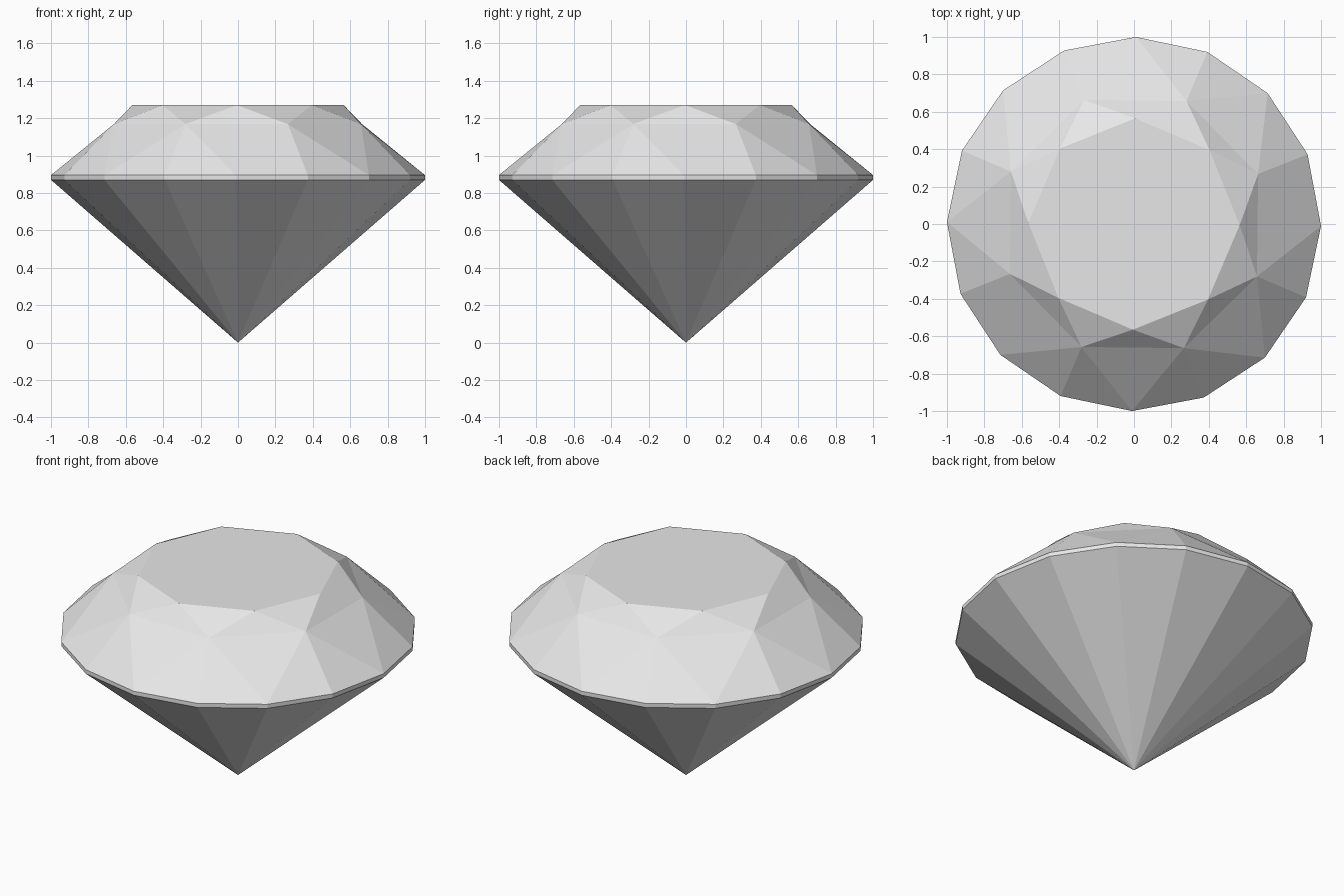
import bpy
import bmesh
from math import cos, sin, radians, tau

cube = bpy.data.objects.get("Cube")
if cube:
    bpy.data.objects.remove(cube, do_unlink=True)

SIDES = 8              # table sides; the girdle has twice as many
TURN = radians(-0.6)   # slight turn of the whole stone

# One pale grey for the whole stone
grey = bpy.data.materials.new("pale_grey")
grey.use_nodes = True
colour = (0.8, 0.8, 0.8, 1)
grey.diffuse_color = colour
grey.node_tree.nodes["Principled BSDF"].inputs["Base Color"].default_value = colour

bm = bmesh.new()


def ring(count, radius, z, offset=0.0):
    """Evenly spaced vertices; offset is a fraction of one step."""
    angles = [(i + offset) * tau / count + TURN for i in range(count)]
    return [bm.verts.new((radius * cos(a), radius * sin(a), z)) for a in angles]


table = ring(SIDES, 0.565, 1.27)
middle = ring(SIDES, 0.715, 1.168, 0.5)
girdle_top = ring(2 * SIDES, 1.0, 0.895)
girdle_bottom = ring(2 * SIDES, 1.0, 0.87)
tip = bm.verts.new((0, 0, 0))

# Table
bm.faces.new(table)

# Crown facets, one eighth at a time
for i in range(SIDES):
    j = (i + 1) % SIDES
    corner, half, after = (girdle_top[(2 * i + k) % (2 * SIDES)] for k in range(3))
    bm.faces.new((table[i], middle[i], table[j]))         # star facet
    bm.faces.new((table[i], middle[i - 1], middle[i]))    # upper main facet
    bm.faces.new((middle[i - 1], corner, middle[i]))      # lower main facet
    bm.faces.new((middle[i], corner, half))               # girdle facets
    bm.faces.new((middle[i], half, after))

# Girdle band and pavilion
for i in range(2 * SIDES):
    j = (i + 1) % (2 * SIDES)
    bm.faces.new((girdle_top[i], girdle_bottom[i], girdle_bottom[j], girdle_top[j]))
    bm.faces.new((girdle_bottom[i], tip, girdle_bottom[j]))

bmesh.ops.recalc_face_normals(bm, faces=bm.faces)
mesh = bpy.data.meshes.new("cut_gemstone")
bm.to_mesh(mesh)
bm.free()
mesh.materials.append(grey)
gemstone = bpy.data.objects.new("cut_gemstone", mesh)
bpy.context.collection.objects.link(gemstone)
